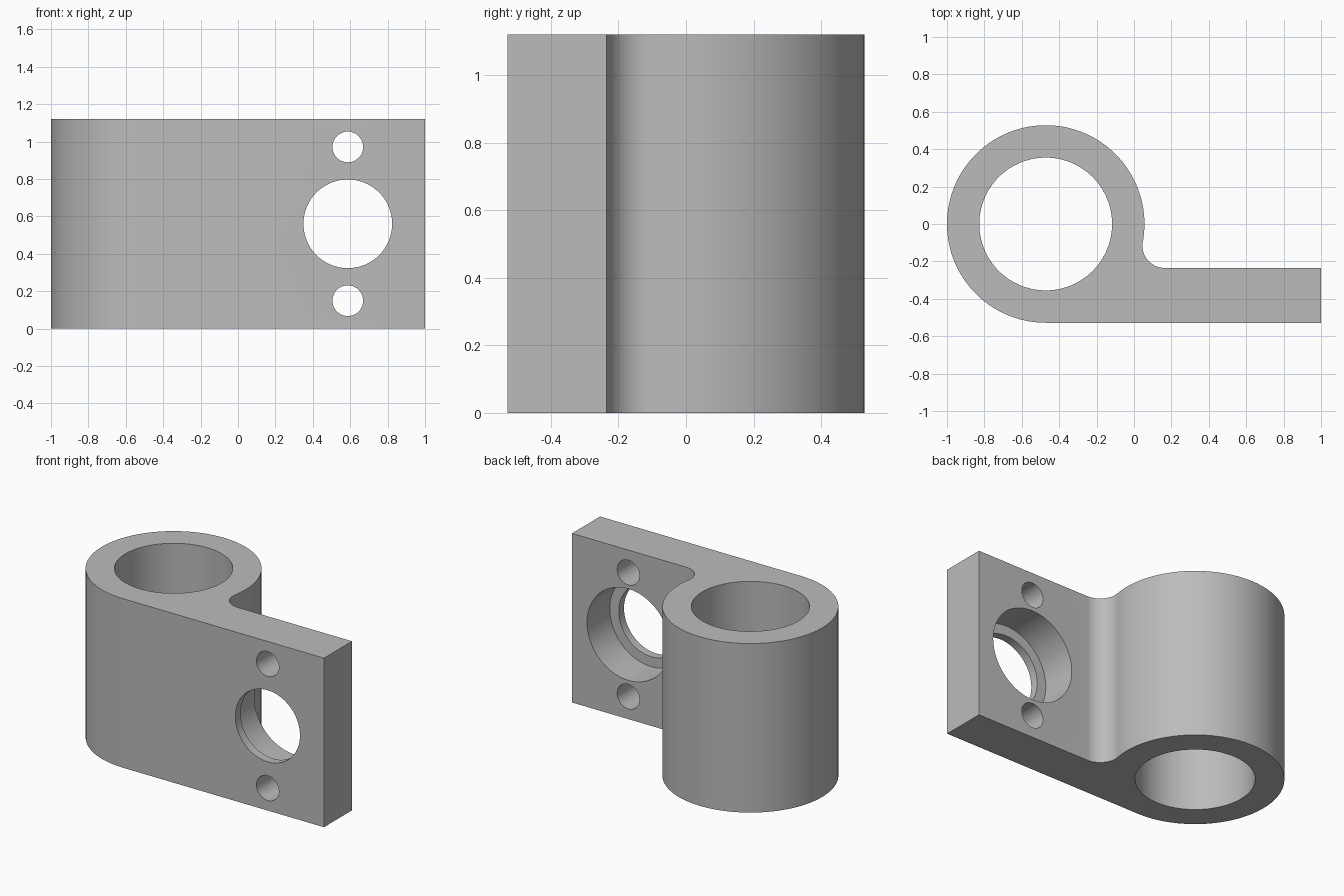
import bpy, bmesh, math
from mathutils import Vector

if "Cube" in bpy.data.objects:
    bpy.data.objects.remove(bpy.data.objects["Cube"], do_unlink=True)

HEIGHT = 1.12
RING_X, RING_R, BORE_R = -0.472, 0.528, 0.355
BACK_Y = -0.235            # rear face of the mounting plate
FILLET_R = 0.119
HOLE_X, MID_Z = 0.587, HEIGHT / 2

grey = bpy.data.materials.new("plain grey")
grey.use_nodes = True
colour = (0.5, 0.5, 0.5, 1)
grey.diffuse_color = colour
grey.node_tree.nodes["Principled BSDF"].inputs["Base Color"].default_value = colour


def arc(cx, cy, r, start, end, steps):
    angles = [start + (end - start) * i / steps for i in range(steps + 1)]
    return [(cx + r * math.cos(a), cy + r * math.sin(a)) for a in angles]


def cutter(name, r, depth, location, upright=False):
    turn = 0 if upright else math.pi / 2
    bpy.ops.mesh.primitive_cylinder_add(vertices=96, radius=r, depth=depth,
                                        location=location, rotation=(turn, 0, 0))
    obj = bpy.context.object
    obj.name = name
    obj.hide_render = True
    obj.data.materials.append(grey)
    return obj


# Outline: round sleeve, tangent plate and the fillet between them
fillet_y = BACK_Y + FILLET_R
fillet_x = RING_X + math.sqrt((RING_R + FILLET_R) ** 2 - fillet_y ** 2)
join = math.atan2(fillet_y, fillet_x - RING_X)
outline = arc(RING_X, 0, RING_R, join, 1.5 * math.pi, 96)
outline += [(1, -RING_R), (1, BACK_Y)]
outline += arc(fillet_x, fillet_y, FILLET_R, 1.5 * math.pi, math.pi + join, 24)[:-1]

# Bracket body, extruded upward
bm = bmesh.new()
base = bm.faces.new([bm.verts.new((x, y, 0)) for x, y in outline])
top = bmesh.ops.extrude_face_region(bm, geom=[base])["geom"]
bmesh.ops.translate(bm, vec=Vector((0, 0, HEIGHT)),
                    verts=[v for v in top if isinstance(v, bmesh.types.BMVert)])
bmesh.ops.recalc_face_normals(bm, faces=bm.faces)
mesh = bpy.data.meshes.new("clamp_bracket")
bm.to_mesh(mesh)
bm.free()
mesh.materials.append(grey)
bracket = bpy.data.objects.new("clamp_bracket", mesh)
bpy.context.collection.objects.link(bracket)

# Sleeve bore, stepped plate hole and two screw holes
plate_y = (BACK_Y - RING_R) / 2
lip_y = -RING_R + 0.055
cutters = [
    cutter("sleeve_bore", BORE_R, 2, (RING_X, 0, MID_Z), upright=True),
    cutter("plate_hole", 0.237, 0.6, (HOLE_X, plate_y, MID_Z)),
    cutter("counterbore", 0.303, 0.5, (HOLE_X, lip_y + 0.25, MID_Z)),
]
for side, name in ((-1, "lower"), (1, "upper")):
    cutters.append(cutter(name + "_screw_hole", 0.082, 0.6,
                          (HOLE_X, plate_y, MID_Z + side * 0.411)))

bpy.ops.object.select_all(action='DESELECT')
bracket.select_set(True)
bpy.context.view_layer.objects.active = bracket
for obj in cutters:
    mod = bracket.modifiers.new(obj.name, 'BOOLEAN')
    mod.operation = 'DIFFERENCE'
    mod.solver = 'EXACT'
    mod.object = obj
    bpy.ops.object.modifier_apply(modifier=mod.name)
    bpy.data.objects.remove(obj, do_unlink=True)

bpy.ops.object.shade_smooth_by_angle(angle=math.radians(30))
